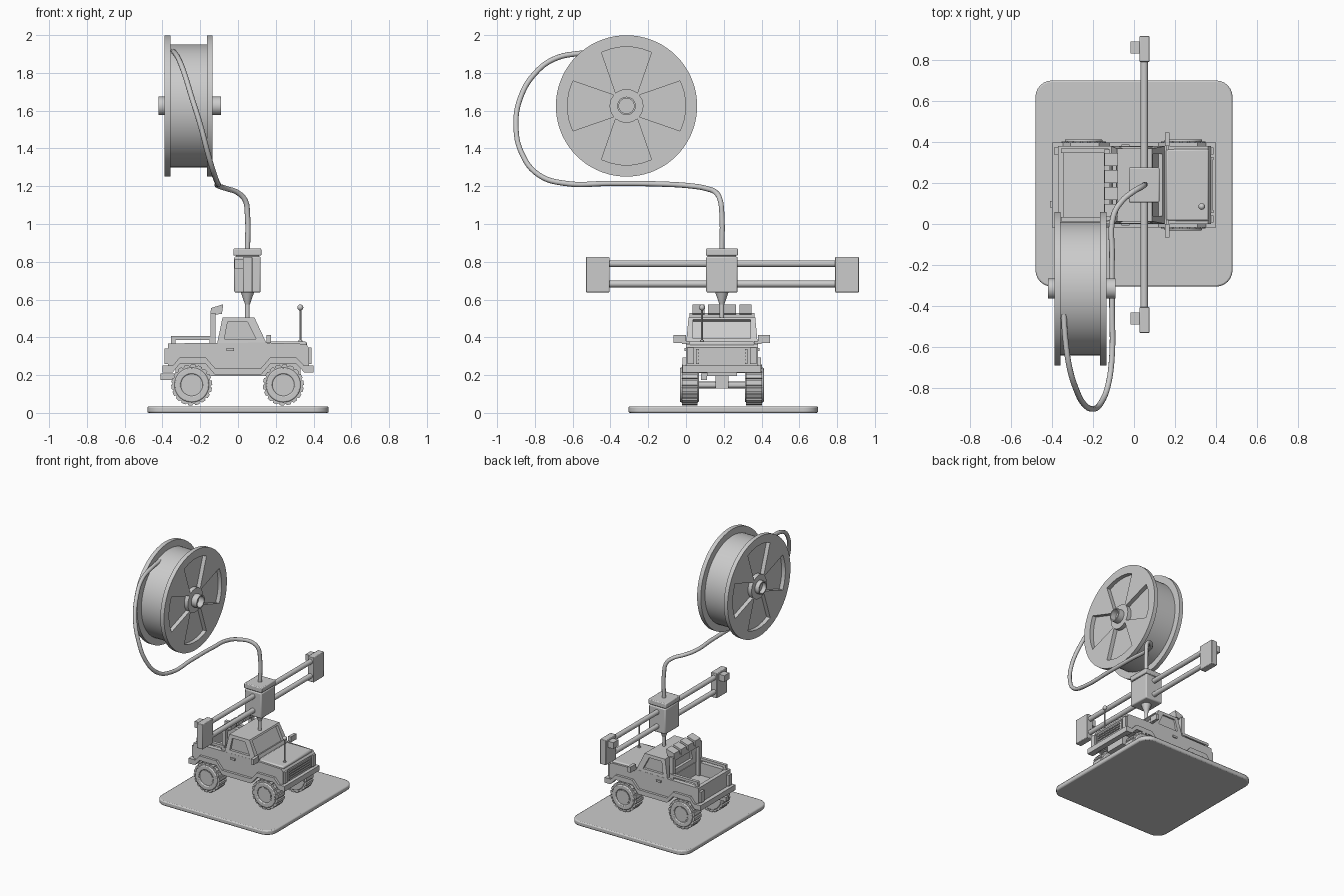
import bpy, bmesh
from math import sin, cos, pi, radians
from mathutils import Vector

if "Cube" in bpy.data.objects:
    bpy.data.objects.remove(bpy.data.objects["Cube"])

CY = 0.19  # centre line of truck and print head


def prism(name, pts, t0, t1, axis='y', bevel=0.0):
    """Extrude a 2D outline along an axis."""
    place = {'x': lambda a, b, t: (t, a, b), 'y': lambda a, b, t: (a, t, b),
             'z': lambda a, b, t: (a, b, t)}[axis]
    bm = bmesh.new()
    lo = [bm.verts.new(place(a, b, t0)) for a, b in pts]
    hi = [bm.verts.new(place(a, b, t1)) for a, b in pts]
    n = len(pts)
    bm.faces.new(lo)
    bm.faces.new(hi[::-1])
    for i in range(n):
        j = (i + 1) % n
        bm.faces.new((lo[i], hi[i], hi[j], lo[j]))
    bmesh.ops.recalc_face_normals(bm, faces=bm.faces)
    me = bpy.data.meshes.new(name)
    bm.to_mesh(me)
    bm.free()
    ob = bpy.data.objects.new(name, me)
    bpy.context.collection.objects.link(ob)
    if bevel:
        m = ob.modifiers.new("bevel", 'BEVEL')
        m.width, m.segments, m.limit_method = bevel, 2, 'ANGLE'
    return ob


def box(name, x0, x1, y0, y1, z0, z1, bevel=0.0):
    return prism(name, [(x0, z0), (x1, z0), (x1, z1), (x0, z1)], y0, y1, 'y', bevel)


def circle(a, b, r, n=24):
    return [(a + r * cos(2 * pi * i / n), b + r * sin(2 * pi * i / n)) for i in range(n)]


def cut(ob, cutter):
    m = ob.modifiers.new("cut", 'BOOLEAN')
    m.operation, m.solver, m.object = 'DIFFERENCE', 'EXACT', cutter
    bpy.context.view_layer.objects.active = ob
    bpy.ops.object.modifier_apply(modifier=m.name)
    bpy.data.objects.remove(cutter)


def cone(name, x, y, z0, z1, r0, r1, n=24):
    bpy.ops.mesh.primitive_cone_add(vertices=n, radius1=r0, radius2=r1, depth=z1 - z0,
                                    location=(x, y, (z0 + z1) / 2))
    bpy.context.object.name = name


def tube(name, pts, r):
    cu = bpy.data.curves.new(name, 'CURVE')
    cu.dimensions, cu.bevel_depth, cu.bevel_resolution = '3D', r, 3
    cu.use_fill_caps = True
    cu.resolution_u = 6
    sp = cu.splines.new('BEZIER')
    sp.bezier_points.add(len(pts) - 1)
    for bp, p in zip(sp.bezier_points, pts):
        bp.co = p
        bp.handle_left_type = bp.handle_right_type = 'AUTO'
    bpy.context.collection.objects.link(bpy.data.objects.new(name, cu))


# Base plate with rounded corners
plate = []
for k, (sx, sy) in enumerate([(1, 1), (-1, 1), (-1, -1), (1, -1)]):
    for i in range(7):
        a = k * pi / 2 + i * pi / 12
        plate.append((sx * 0.4 + 0.08 * cos(a), 0.197 + sy * 0.422 + 0.08 * sin(a)))
prism("base_plate", plate, 0, 0.035, 'z', 0.008)

# Truck body with wheel arches and hollow bed
under = [(-0.395, 0.215), (-0.345, 0.215), (-0.31, 0.258), (-0.17, 0.258), (-0.12, 0.2),
         (0.12, 0.2), (0.17, 0.258), (0.31, 0.258), (0.35, 0.215), (0.395, 0.215)]
body_line = [(max(-0.37, min(0.375, x)), z + 0.01) for x, z in under]
body = prism("truck_body", body_line + [(0.375, 0.345), (0.36, 0.365), (0.14, 0.372), (-0.37, 0.368)],
             CY - 0.19, CY + 0.19)
cut(body, box("bed_cutter", -0.34, -0.115, CY - 0.155, CY + 0.155, 0.275, 0.5))

# Cab with sloping sides and recessed windows
cab = prism("cab", [(-0.112, 0.36), (0.155, 0.36), (0.087, 0.505), (-0.082, 0.505)], CY - 0.19, CY + 0.19)
for v in cab.data.vertices:
    if v.co.z > 0.45:
        v.co.y = CY + (v.co.y - CY) * 0.93
side_win = [(-0.072, 0.392), (0.095, 0.392), (0.05, 0.482), (-0.055, 0.482)]
cut(cab, prism("window_cutter", side_win, CY - 0.3, CY - 0.168))
cut(cab, prism("window_cutter", side_win, CY + 0.168, CY + 0.3))
cut(cab, prism("windshield_cutter", [(0.072, 0.485), (0.12, 0.385), (0.2, 0.42), (0.16, 0.52)],
               CY - 0.152, CY + 0.152))
cut(cab, box("rear_window_cutter", -0.2, -0.083, CY - 0.12, CY + 0.12, 0.4, 0.475))

# Hood panel
box("hood", 0.155, 0.365, CY - 0.175, CY + 0.175, 0.35, 0.378, 0.01)

# Parts mirrored on both sides
flare = under + [(x, z + 0.035) for x, z in reversed(under)]
for s, side in ((-1, "near"), (1, "far")):
    def ys(a, b):
        return CY + s * a, CY + s * b
    prism("fender_trim_" + side, flare, *ys(0.16, 0.208))
    box("door_handle_" + side, -0.06, -0.022, *ys(0.18, 0.198), 0.328, 0.343)
    box("bed_rail_" + side, -0.355, -0.125, *ys(0.155, 0.178), 0.387, 0.406)
    for x in (-0.355, -0.15):
        box("rail_post_" + side, x, x + 0.025, *ys(0.158, 0.175), 0.36, 0.39)
    box("roll_bar_post_" + side, -0.145, -0.118, *ys(0.14, 0.172), 0.275, 0.53)
    box("mirror_arm_" + side, 0.155, 0.168, *ys(0.17, 0.21), 0.365, 0.38)
    box("mirror_" + side, 0.152, 0.174, *ys(0.19, 0.255), 0.37, 0.412)
    box("headlight_" + side, 0.37, 0.388, *ys(0.148, 0.182), 0.26, 0.345)
    box("tail_light_" + side, -0.388, -0.365, *ys(0.145, 0.185), 0.26, 0.342)
    # Wheels: lugged tyre, recessed rim and hub
    for x, end in ((-0.245, "rear"), (0.24, "front")):
        n = 18
        tread = []
        for i in range(n):
            for f, r in ((0, 0.109), (0.6, 0.109), (0.68, 0.101), (0.92, 0.101)):
                a = 2 * pi * (i + f) / n
                tread.append((x + r * cos(a), 0.148 + r * sin(a)))
        nm = end + "_wheel_" + side
        prism(nm + "_tread", tread, *ys(0.128, 0.212))
        tyre = prism(nm + "_sidewall", circle(x, 0.148, 0.092, 36), *ys(0.122, 0.222), bevel=0.006)
        cut(tyre, prism("rim_cutter", circle(x, 0.148, 0.058, 30), *ys(0.205, 0.3)))
        prism(nm + "_hub", circle(x, 0.148, 0.05, 24), *ys(0.19, 0.215))

# Roll bar lights
box("roll_bar", -0.145, -0.118, CY - 0.172, CY + 0.172, 0.5, 0.53)
for i in range(4):
    y = CY - 0.124 + i * 0.083
    prism("roof_light", [(-0.147, 0.515), (-0.085, 0.525), (-0.078, 0.575), (-0.143, 0.555)], y - 0.032, y + 0.032)

# Bumpers, grille, axles, exhaust, antenna
for x0, x1, nm in ((0.36, 0.4, "front"), (-0.4, -0.355, "rear")):
    box(nm + "_bumper", x0, x1, CY - 0.208, CY + 0.208, 0.213, 0.252)
for z in (0.268, 0.286, 0.304, 0.322):
    box("grille_bar", 0.37, 0.382, CY - 0.125, CY + 0.125, z, z + 0.009)
for s in (-1, 1):
    box("grille_side", 0.37, 0.386, CY + s * 0.122, CY + s * 0.136, 0.26, 0.338)
for x in (-0.245, 0.24):
    prism("axle", circle(x, 0.148, 0.018, 12), CY - 0.15, CY + 0.15)
    box("axle_mount", x - 0.03, x + 0.03, CY - 0.035, CY + 0.035, 0.13, 0.26)
box("chassis", -0.33, 0.33, CY - 0.08, CY + 0.08, 0.195, 0.27)
box("exhaust", -0.41, -0.33, 0.08, 0.112, 0.175, 0.208)
cone("antenna_foot", 0.33, 0.085, 0.36, 0.385, 0.014, 0.01, 12)
cone("antenna", 0.33, 0.085, 0.36, 0.555, 0.005, 0.005, 8)
bpy.ops.mesh.primitive_uv_sphere_add(segments=16, ring_count=8, radius=0.016, location=(0.33, 0.085, 0.558))
bpy.context.object.name = "antenna_ball"

# Print head with nozzle
box("print_head", -0.02, 0.12, CY - 0.083, CY + 0.083, 0.637, 0.828, 0.008)
box("print_head_cap", -0.025, 0.124, CY - 0.085, CY + 0.085, 0.832, 0.87, 0.006)
box("print_head_neck", -0.01, 0.11, CY - 0.075, CY + 0.075, 0.82, 0.84)
cone("nozzle_cone", 0.05, CY, 0.575, 0.64, 0.013, 0.036)
cone("nozzle_stem", 0.05, CY, 0.5, 0.58, 0.012, 0.012)

# Gantry rods and end blocks
for z in (0.683, 0.79):
    prism("gantry_rod", circle(0.05, z, 0.018, 20), -0.45, 0.83).location = (0, 0, 0)
for y0, y1, ym in ((-0.53, -0.405, -0.46), (0.79, 0.915, 0.86)):
    box("gantry_end", 0.027, 0.076, y0, y1, 0.638, 0.825, 0.004)
    box("gantry_end_switch", -0.018, 0.03, ym - 0.03, ym + 0.03, 0.765, 0.812)

# Spool: wound core, flanges with wedge recesses, hollow hub tubes
SY, SZ = -0.315, 1.625
prism("spool_core", circle(SY, SZ, 0.325, 64), -0.358, -0.164, 'x')
for x0, x1, h0, h1 in ((-0.388, -0.357, -0.42, -0.37), (-0.165, -0.134, -0.15, -0.09)):
    flange = prism("spool_flange", circle(SY, SZ, 0.374, 72), x0, x1, 'x')
    for k in range(4):
        c = k * pi / 2
        outer = [(0.313, radians(d)) for d in (-25, -15, -5, 5, 15, 25)]
        inner = [(0.09, radians(d)) for d in (40, 20, 0, -20, -40)]
        wedge = [(SY + r * cos(c + a), SZ + r * sin(c + a)) for r, a in outer + inner]
        cut(flange, prism("wedge_cutter", wedge, x0 - 0.05, x1 + 0.05, 'x'))
    hub = prism("spool_hub", circle(SY, SZ, 0.049, 32), h0, h1, 'x')
    out = (h0 - 0.1, x0) if h0 < x0 - 0.01 else (x1, h1 + 0.1)
    cut(hub, prism("hub_cutter", circle(SY, SZ, 0.04, 32), *out, 'x'))

# Filament strand from head to spool
tube("filament", [
    (0.05, 0.19, 0.85), (0.05, 0.19, 1.05), (0.038, 0.181, 1.125), (0, 0.16, 1.165),
    (-0.06, 0.11, 1.187), (-0.1, 0.04, 1.2), (-0.107, -0.15, 1.212), (-0.107, -0.4, 1.215),
    (-0.107, -0.64, 1.215), (-0.125, -0.78, 1.26), (-0.16, -0.87, 1.375), (-0.198, -0.9, 1.52),
    (-0.245, -0.876, 1.67), (-0.285, -0.797, 1.8), (-0.315, -0.695, 1.875), (-0.335, -0.55, 1.905),
    (-0.342, -0.44, 1.915)], 0.014)

# Smooth rounded surfaces, keep sharp edges
bpy.ops.object.select_all(action='DESELECT')
for ob in bpy.data.objects:
    if ob.type == 'MESH':
        ob.select_set(True)
        bpy.context.view_layer.objects.active = ob
bpy.ops.object.shade_smooth_by_angle(angle=radians(30))
